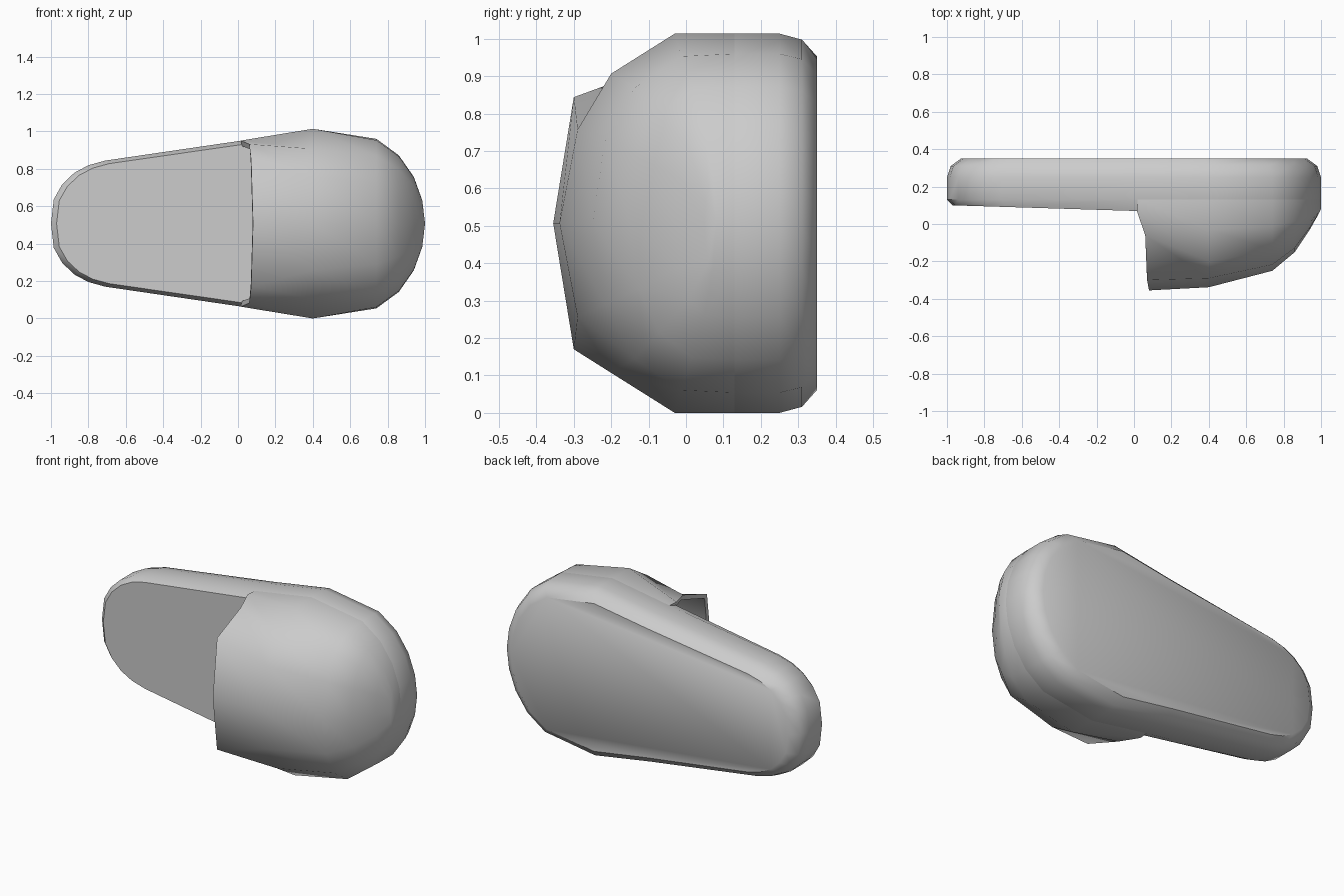
import bpy, bmesh

if "Cube" in bpy.data.objects:
    bpy.data.objects.remove(bpy.data.objects["Cube"])

CZ = 0.507
# Half outline of the slipper: x, half width (heel to toe)
HALF = [(-1.0, 0.0), (-0.985, 0.13), (-0.94, 0.21), (-0.875, 0.272), (-0.80, 0.312),
        (-0.71, 0.337), (0.02, 0.444), (0.4, 0.507), (0.74, 0.453), (0.86, 0.365),
        (0.94, 0.25), (0.985, 0.125), (1.0, 0.0)]
OUTLINE = HALF + [(x, -w) for x, w in HALF[-2:0:-1]]


def finish(name, bm, angle):
    bmesh.ops.remove_doubles(bm, verts=bm.verts, dist=0.0005)
    bmesh.ops.recalc_face_normals(bm, faces=bm.faces)
    me = bpy.data.meshes.new(name)
    bm.to_mesh(me)
    bm.free()
    ob = bpy.data.objects.new(name, me)
    bpy.context.collection.objects.link(ob)
    bpy.ops.object.select_all(action='DESELECT')
    ob.select_set(True)
    bpy.context.view_layer.objects.active = ob
    bpy.ops.object.shade_smooth_by_angle(angle=angle)
    return ob


def bridge(bm, a, b, closed):
    n = len(a)
    for i in range(n if closed else n - 1):
        j = (i + 1) % n
        vs = list(dict.fromkeys((a[i], a[j], b[j], b[i])))
        bm.faces.new(vs)


# Sole: stacked outlines with a rounded bottom rim and a gently tilted insole
bm = bmesh.new()
rings = []
for inset, y in [(0.03, None), (0.0, 0.13), (0.0, 0.25), (0.02, 0.31), (0.075, 0.35)]:
    sx, sz = 1 - inset, 1 - inset * 1.6
    rings.append([bm.verts.new((x * sx, 0.10 - 0.03 * (x + 1) if y is None else y,
                                CZ + w * sz)) for x, w in OUTLINE])
for a, b in zip(rings, rings[1:]):
    bridge(bm, a, b, True)
bm.faces.new(rings[0])
bm.faces.new(rings[-1])
finish("sole", bm, 0.7)

# Upper: arched cross-sections from the foot opening to the toe
# Each: list of (x, y, half width) from the sole edge to the crown
sections = [
    [(0.02, 0.13, 0.444), (0.015, 0.07, 0.444), (0.06, -0.06, 0.425),
     (0.07, -0.30, 0.337), (0.08, -0.355, 0.0)],
    [(0.4, 0.13, 0.507), (0.4, -0.03, 0.507), (0.4, -0.20, 0.40),
     (0.4, -0.29, 0.25), (0.4, -0.338, 0.0)],
]
for x, w, top in [(0.74, 0.453, -0.25), (0.86, 0.365, -0.15),
                  (0.94, 0.25, -0.03), (0.985, 0.125, 0.05), (1.0, 0.0, 0.08)]:
    h = 0.08 - top
    sections.append([(x, 0.13, w), (x, 0.08 - h * 0.28, w * 0.985),
                     (x, 0.08 - h * 0.66, w * 0.80),
                     (x, 0.08 - h * 0.9, w * 0.48), (x, top, 0.0)])
bm = bmesh.new()
rows = []
for s in sections:
    pts = s + [(x, y, -w) for x, y, w in s[-2::-1]]
    rows.append([bm.verts.new((x, y, CZ + w)) for x, y, w in pts])
for a, b in zip(rows, rows[1:]):
    bridge(bm, a, b, False)
bmesh.ops.remove_doubles(bm, verts=bm.verts, dist=0.0005)
bmesh.ops.recalc_face_normals(bm, faces=bm.faces)
# Make normals face outward (the crown points to -y)
crown = min(bm.faces, key=lambda f: f.calc_center_median().y)
if crown.normal.y > 0:
    bmesh.ops.reverse_faces(bm, faces=bm.faces)
me = bpy.data.meshes.new("upper")
bm.to_mesh(me)
bm.free()
upper = bpy.data.objects.new("upper", me)
bpy.context.collection.objects.link(upper)
bpy.ops.object.select_all(action='DESELECT')
upper.select_set(True)
bpy.context.view_layer.objects.active = upper

# Fabric thickness grows inward
shell = upper.modifiers.new("thickness", 'SOLIDIFY')
shell.thickness = 0.03
shell.offset = -1
bpy.ops.object.modifier_apply(modifier=shell.name)
bpy.ops.object.shade_smooth_by_angle(angle=0.9)
